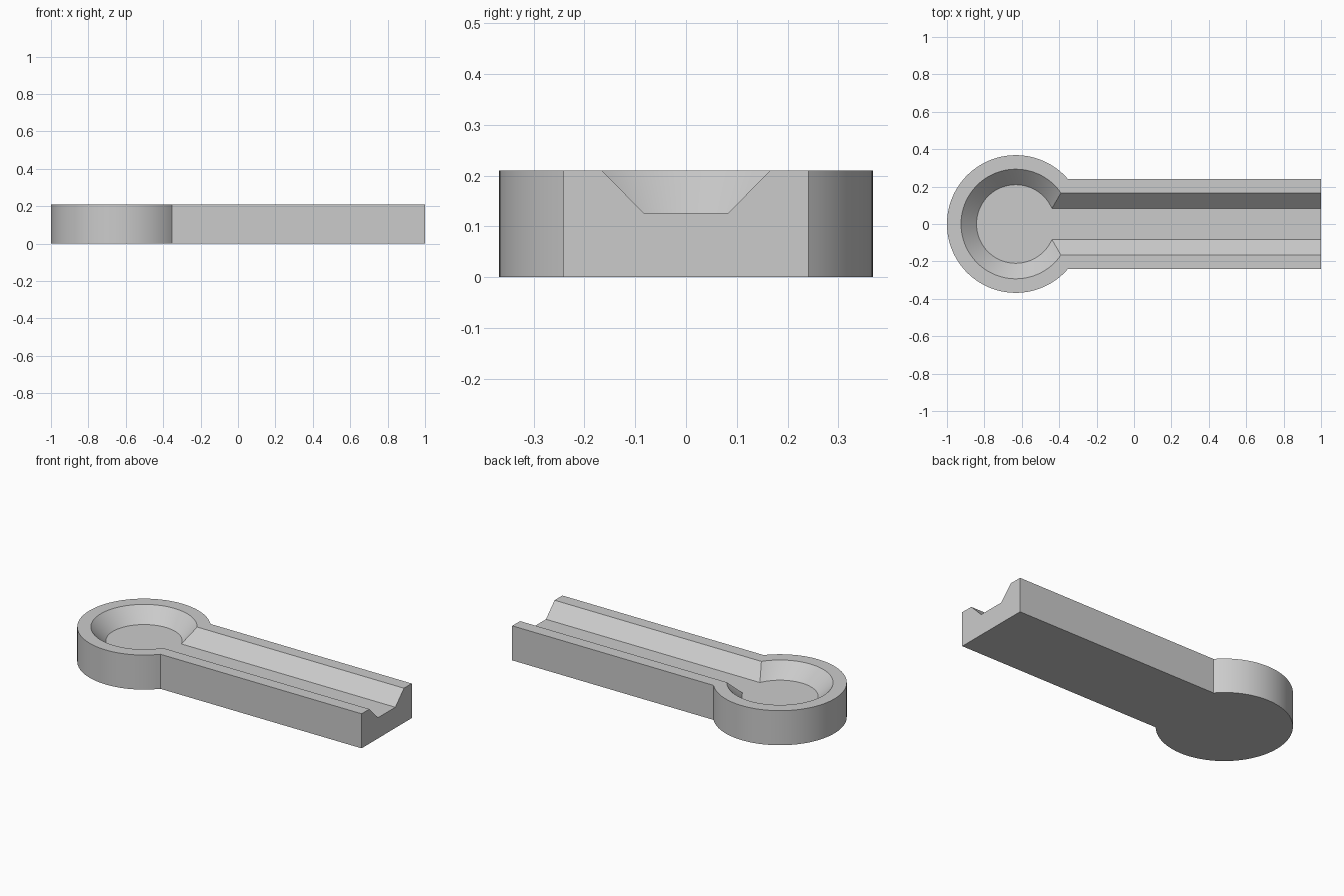
import bpy, bmesh, math

cube = bpy.data.objects.get("Cube")
if cube:
    bpy.data.objects.remove(cube)

SEGMENTS = 96
CENTRE_X = -0.632
END_X = 1.0
HEIGHT = 0.21
FLOOR = 0.126


def keyhole(bm, radius, half_width, z):
    """Open keyhole outline: bar end, round the disc, back to the bar end."""
    start = math.asin(half_width / radius)
    sweep = 2 * math.pi - 2 * start
    points = [(END_X, half_width)]
    for i in range(SEGMENTS + 1):
        a = start + sweep * i / SEGMENTS
        points.append((CENTRE_X + radius * math.cos(a), radius * math.sin(a)))
    points.append((END_X, -half_width))
    return [bm.verts.new((x, y, z)) for x, y in points]


bm = bmesh.new()

# Outer wall, flat rim, then the sloped groove and bowl
loops = [
    keyhole(bm, 0.368, 0.241, 0),
    keyhole(bm, 0.368, 0.241, HEIGHT),
    keyhole(bm, 0.293, 0.166, HEIGHT),
    keyhole(bm, 0.21, 0.083, FLOOR),
]
for low, high in zip(loops, loops[1:]):
    for i in range(len(low) - 1):
        bm.faces.new((low[i], low[i + 1], high[i + 1], high[i]))

# Underside, channel floor and open bar end
bm.faces.new(loops[0])
bm.faces.new(loops[-1])
bm.faces.new([l[0] for l in loops] + [l[-1] for l in reversed(loops)])
bmesh.ops.recalc_face_normals(bm, faces=bm.faces)

mesh = bpy.data.meshes.new("channel_tray")
bm.to_mesh(mesh)
bm.free()
tray = bpy.data.objects.new("channel_tray", mesh)
bpy.context.collection.objects.link(tray)

# Plain grey material
color = (0.6, 0.6, 0.6, 1)
grey = bpy.data.materials.new("light_grey")
grey.use_nodes = True
grey.diffuse_color = color
grey.node_tree.nodes["Principled BSDF"].inputs["Base Color"].default_value = color
mesh.materials.append(grey)

# Smooth curves with crisp edges
bpy.ops.object.select_all(action="DESELECT")
tray.select_set(True)
bpy.context.view_layer.objects.active = tray
bpy.ops.object.shade_smooth_by_angle(angle=math.radians(30))
